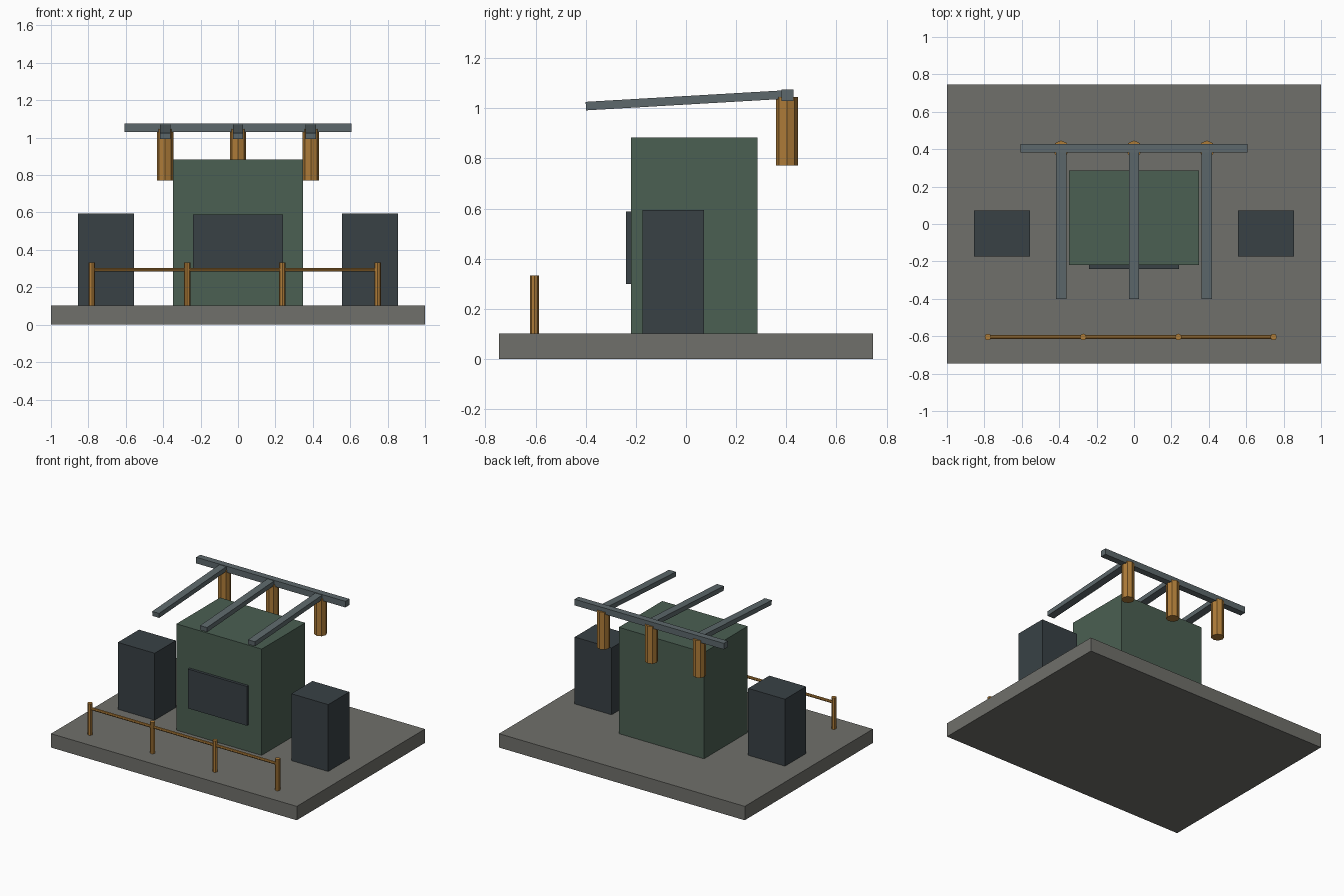
import bpy, bmesh, math
from mathutils import Matrix, Vector

if "Cube" in bpy.data.objects:
    bpy.data.objects.remove(bpy.data.objects["Cube"])


def material(name, rgb):
    m = bpy.data.materials.new(name)
    m.diffuse_color = (*rgb, 1)
    m.use_nodes = True
    m.node_tree.nodes["Principled BSDF"].inputs["Base Color"].default_value = m.diffuse_color
    return m


STONE = material("stone", (0.16, 0.16, 0.145))
GREEN = material("green_paint", (0.07, 0.115, 0.085))
DARK = material("dark_metal", (0.04, 0.053, 0.06))
STEEL = material("steel", (0.11, 0.14, 0.15))
BRASS = material("brass", (0.42, 0.2, 0.04))


def finish(name, bm, mat):
    me = bpy.data.meshes.new(name)
    bm.to_mesh(me)
    bm.free()
    me.materials.append(mat)
    ob = bpy.data.objects.new(name, me)
    bpy.context.collection.objects.link(ob)
    return ob


def box(name, lo, hi, mat, tilt=0.0):
    lo, hi = Vector(lo), Vector(hi)
    size = hi - lo
    bm = bmesh.new()
    bmesh.ops.create_cube(bm, size=1, matrix=Matrix.Diagonal((*size, 1)))
    ob = finish(name, bm, mat)
    ob.location = (lo + hi) / 2
    ob.rotation_euler.x = tilt
    return ob


def rod(name, a, b, r, mat, sides=8):
    a, b = Vector(a), Vector(b)
    bm = bmesh.new()
    bmesh.ops.create_cone(bm, cap_ends=True, segments=sides,
                          radius1=r, radius2=r, depth=(b - a).length)
    ob = finish(name, bm, mat)
    ob.location = (a + b) / 2
    if abs(b.x - a.x) > 0.001:
        ob.rotation_euler.y = math.pi / 2
    return ob


# Platform and main housing with front panel
box("platform", (-1, -0.745, 0), (1, 0.745, 0.102), STONE)
box("housing", (-0.347, -0.22, 0.102), (0.347, 0.286, 0.884), GREEN)
box("front_panel", (-0.24, -0.24, 0.299), (0.24, -0.218, 0.588), DARK)

# Side cabinets
for s, side in ((-1, "left"), (1, "right")):
    box(side + "_cabinet", (s * 0.706 - 0.15, -0.174, 0.102),
        (s * 0.706 + 0.15, 0.071, 0.594), DARK)

# Overhead frame: cross beam, sloping arms and hanging cylinders
box("cross_beam", (-0.607, 0.381, 1.03), (0.607, 0.428, 1.075), STEEL)
for i in range(3):
    x = (i - 1) * 0.39
    box(f"arm_{i}", (x - 0.028, -0.4, 1.015), (x + 0.028, 0.404, 1.049),
        STEEL, tilt=math.atan(0.058))
    rod(f"hanging_cylinder_{i}", (x, 0.402, 0.772), (x, 0.402, 1.046), 0.044, BRASS)

# Front railing
for i in range(4):
    x = -0.781 + i * 0.509
    rod(f"rail_post_{i}", (x, -0.604, 0.102), (x, -0.604, 0.333), 0.0175, BRASS)
rod("handrail", (-0.781, -0.604, 0.294), (0.746, -0.604, 0.294), 0.0105, BRASS)
